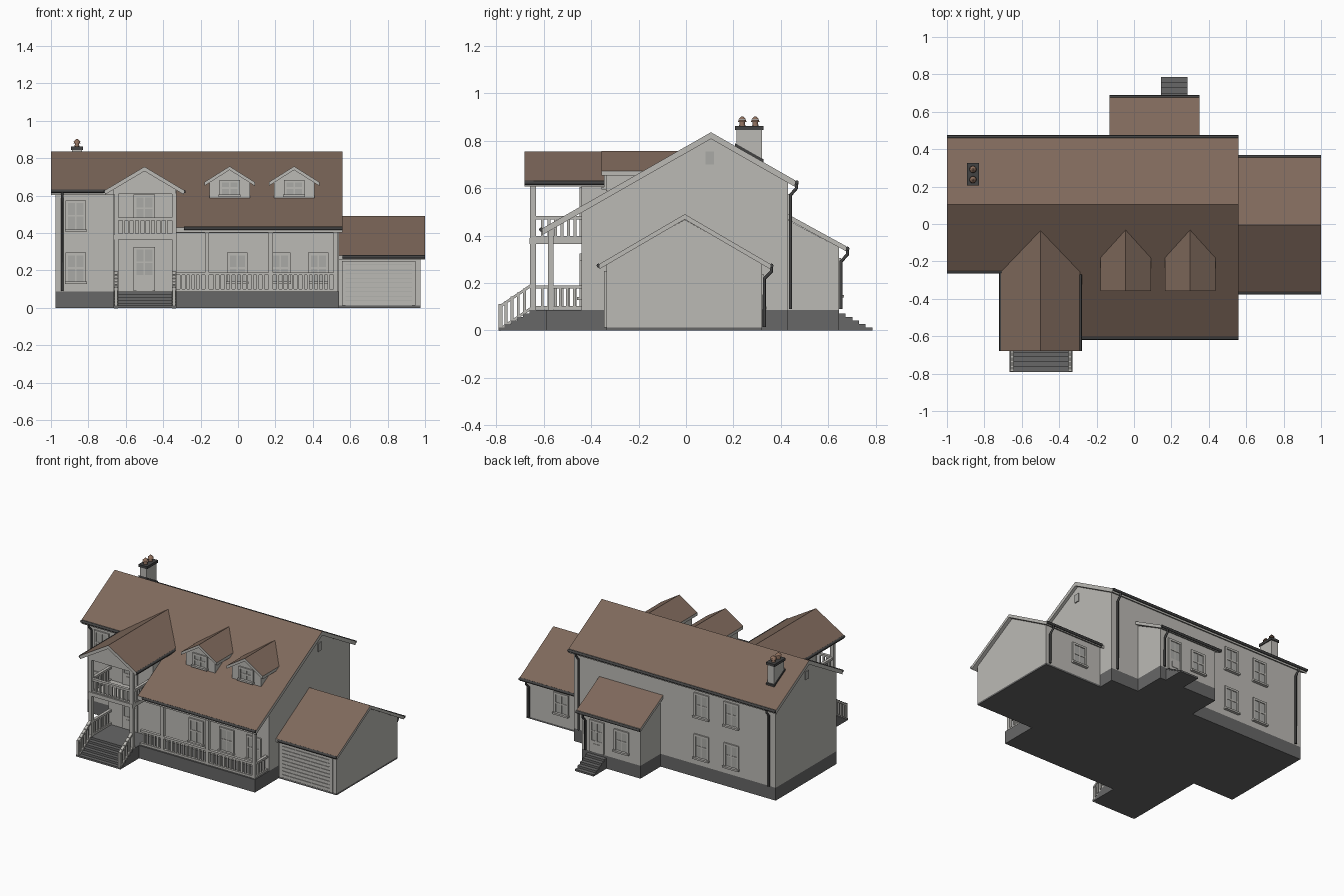
import bpy, bmesh, math
from mathutils import Vector

if "Cube" in bpy.data.objects:
    bpy.data.objects.remove(bpy.data.objects["Cube"])

def material(name, r, g, b):
    m = bpy.data.materials.new(name)
    m.diffuse_color = (r, g, b, 1)
    m.use_nodes = True
    m.node_tree.nodes["Principled BSDF"].inputs["Base Color"].default_value = m.diffuse_color
    return m

WALL = material("pale grey render", 0.50, 0.49, 0.46)
ROOF = material("brown roof tile", 0.21, 0.14, 0.105)
BASE = material("dark grey stone", 0.135, 0.135, 0.135)
GUTTER = material("charcoal gutter", 0.055, 0.055, 0.055)
GLASS = material("dull window glass", 0.40, 0.40, 0.38)
POT = material("clay pot", 0.27, 0.16, 0.11)

def finish(name, bm, *mats):
    bmesh.ops.recalc_face_normals(bm, faces=bm.faces)
    me = bpy.data.meshes.new(name)
    bm.to_mesh(me)
    bm.free()
    for m in mats:
        me.materials.append(m)
    ob = bpy.data.objects.new(name, me)
    bpy.context.collection.objects.link(ob)
    return ob

def boxes(name, mat, items):
    """One object from (x0, x1, y0, y1, z0, z1) boxes."""
    bm = bmesh.new()
    for x0, x1, y0, y1, z0, z1 in items:
        vs = bmesh.ops.create_cube(bm, size=1)["verts"]
        for v in vs:
            v.co = ((x0 + x1) / 2 + v.co.x * (x1 - x0), (y0 + y1) / 2 + v.co.y * (y1 - y0),
                    (z0 + z1) / 2 + v.co.z * (z1 - z0))
    return finish(name, bm, mat)

def extrude(name, pts, axis, a, b, roof=False):
    """Extrude a profile (y,z along x, or x,z along y); b may depend on z."""
    bm = bmesh.new()
    end = b if callable(b) else (lambda z: b)
    put = (lambda p, t: (t, p[0], p[1])) if axis == "x" else (lambda p, t: (p[0], t, p[1]))
    A = [bm.verts.new(put(p, a)) for p in pts]
    B = [bm.verts.new(put(p, end(p[1]))) for p in pts]
    bm.faces.new(A)
    bm.faces.new(B[::-1])
    n = len(pts)
    for i in range(n):
        j = (i + 1) % n
        bm.faces.new((A[i], B[i], B[j], A[j]))
    bmesh.ops.recalc_face_normals(bm, faces=bm.faces)
    if roof:  # tiles on upward faces, pale trim elsewhere
        for f in bm.faces:
            f.material_index = 1 if f.normal.z > 0.3 else 0
    return finish(name, bm, WALL, ROOF)

def slab(top, t):
    return top + [(p, z - t) for p, z in reversed(top)]

def pipe(name, pts, r=0.009):
    cu = bpy.data.curves.new(name, "CURVE")
    cu.dimensions = "3D"
    cu.bevel_depth, cu.bevel_resolution, cu.use_fill_caps = r, 2, True
    s = cu.splines.new("POLY")
    s.points.add(len(pts) - 1)
    for p, q in zip(s.points, pts):
        p.co = (*q, 1)
    cu.materials.append(GUTTER)
    bpy.context.collection.objects.link(bpy.data.objects.new(name, cu))

def railing(name, p, q, z0, z1, dz=0.0):
    """Rails and balusters between (x,y) points; dz drops the far end."""
    p, q = Vector((*p, 0)), Vector((*q, 0))
    n = max(3, round((q - p).length / 0.028))
    items = []
    for i in range(1, n):
        c = p.lerp(q, i / n)
        d = dz * i / n
        items.append((c.x - .006, c.x + .006, c.y - .006, c.y + .006, z0 - d, z1 - d))
    boxes(name + "_balusters", WALL, items)
    axis = "y" if abs((q - p).y) > abs((q - p).x) else "x"
    u0, u1, c = (p.y, q.y, p.x) if axis == "y" else (p.x, q.x, p.y)
    for label, z in (("_handrail", z1), ("_bottom_rail", z0 + .012)):
        prof = [(u0, z - .014), (u1, z - .014 - dz), (u1, z - dz), (u0, z)]
        extrude(name + label, prof, "x" if axis == "y" else "y", c - .01, c + .01)

def opening(name, x, z0, z1, y, s, w=0.09, door=False):
    """Window or door on a wall facing s (-1 front, 1 back)."""
    def plate(x0, x1, a, b, d):
        return (x0, x1, min(y, y + s * d), max(y, y + s * d), a, b)
    h, f = w / 2, 0.010
    boxes(name + "_glass", GLASS, [plate(x - h, x + h, z0, z1, .003)])
    bars = [plate(x - h - f, x - h + .004, z0, z1 + f, .009), plate(x + h - .004, x + h + f, z0, z1 + f, .009),
            plate(x - h, x + h, z1 - .004, z1 + f, .009), plate(x - .004, x + .004, z0, z1, .006)]
    if door:
        m = z0 + (z1 - z0) * 0.38
        bars += [plate(x - h, x + h, z0, m, .006), plate(x - h * .6, x + h * .6, z0 + .02, m - .02, .009),
                 plate(x - h, x + h, (m + z1) / 2 - .004, (m + z1) / 2 + .004, .006)]
    else:
        m = (z0 + z1) / 2
        bars += [plate(x - h, x + h, m - .005, m + .005, .006),
                 plate(x - h - .014, x + h + .014, z0 - .012, z0, .02)]
    boxes(name + "_frame", WALL, bars)

def back_to_roof(z):  # y where the main front slope has height z
    return 0.105 - (0.835 - z) / 0.57

def main_z(y):
    return 0.835 - 0.57 * abs(y - 0.105)

# Stone base, porch floors and steps
boxes("stone_base", BASE, [(-.975, .54, -.22, .43, 0, .087), (-.665, -.33, -.66, -.22, 0, .087),
      (-.33, .54, -.59, -.22, 0, .087), (-.11, .33, .43, .645, 0, .087), (.54, .975, -.335, .32, 0, .012)])
boxes("front_steps", BASE, [(-.665, -.33, -.66 - .026 * (i + 1), -.66 - .026 * i, 0, .072 - .015 * i) for i in range(5)])
boxes("back_steps", BASE, [(.145, .285, .645 + .028 * i, .645 + .028 * (i + 1), 0, .072 - .015 * i) for i in range(5)])

# Main walls
T = 0.028
for name, yf, x0, x1 in (("left_wing_walls", -.22, -.975, -.5), ("main_walls", -.44, -.5, .54)):
    extrude(name, [(yf, .087), (.43, .087), (.43, main_z(.43) - T), (.105, .835 - T), (yf, main_z(yf) - T)], "x", x0, x1)
extrude("entrance_bay_walls", [(-.665, .087), (-.33, .087), (-.33, .63), (-.5, .725), (-.665, .63)], "y", -.44, -.1)
extrude("rear_extension_walls", [(.42, .087), (.645, .087), (.645, .35), (.42, .47)], "x", -.11, .33)
extrude("garage_walls", [(-.335, .012), (.32, .012), (.32, .28), (-.005, .467), (-.335, .28)], "x", .53, .975)

# Roofs
extrude("main_roof_left", slab([(-.25, main_z(-.25)), (.105, .835), (.46, main_z(.46))], T), "x", -1, -.33, True)
extrude("main_roof_right", slab([(-.605, main_z(-.605)), (.105, .835), (.46, main_z(.46))], T), "x", -.33, .56, True)
extrude("rear_extension_roof", slab([(.425, .492), (.675, .355)], .022), "x", -.13, .35, True)
extrude("garage_roof", slab([(-.365, .28), (-.005, .49), (.355, .28)], .022), "x", .535, 1, True)
extrude("entrance_gable_roof", slab([(-.71, .63), (-.5, .755), (-.29, .63)], .024), "y", -.68, back_to_roof, True)
extrude("entrance_pediment", [(-.665, .61), (-.335, .61), (-.335, .635), (-.5, .733), (-.665, .635)], "y", -.66, -.44)

# Dormers
for i, cx in enumerate((-.045, .30)):
    extrude(f"dormer_walls_{i}", [(cx - .108, .587), (cx + .108, .587), (cx + .108, .67), (cx, .738), (cx - .108, .67)],
            "y", -.337, back_to_roof)
    extrude(f"dormer_roof_{i}", slab([(cx - .135, .672), (cx, .757), (cx + .135, .672)], .02), "y", -.357, back_to_roof, True)
    opening(f"dormer_window_{i}", cx, .605, .675, -.337, -1, .09)

# Two-storey entrance porch and long front porch
boxes("balcony_floor", WALL, [(-.665, -.33, -.66, -.44, .365, .39)])
boxes("entrance_columns", WALL, [(x - .012, x + .012, -.657, -.633, .087, .615) for x in (-.652, -.342)])
boxes("porch_columns", WALL, [(x - .011, x + .011, -.581, -.559, .087, .43) for x in (-.165, .175, .522)])
boxes("porch_beam", WALL, [(-.33, .533, -.582, -.558, .4, .425)])
for i, (a, b) in enumerate(((-.33, -.176), (-.154, .164), (.186, .511))):
    railing(f"porch_railing_{i}", (a, -.57), (b, -.57), .09, .19)
railing("porch_end_railing", (.522, -.56), (.522, -.44), .09, .19)
railing("entrance_side_railing", (-.652, -.633), (-.652, -.44), .09, .19)
railing("balcony_front_railing", (-.64, -.645), (-.354, -.645), .385, .482)
for n, x in (("left", -.652), ("right", -.342)):
    railing(f"balcony_{n}_railing", (x, -.633), (x, -.44), .385, .482)
    railing(f"step_{n}_railing", (x, -.655), (x, -.785), .087, .195, .088)
boxes("step_newels", WALL, [(x - .008, x + .008, -.789, -.773, .01, .112) for x in (-.652, -.342)])

# Windows and doors
for n, z0, z1 in (("lower", .14, .285), ("upper", .42, .565)):
    opening(f"front_{n}_window", -.867, z0, z1, -.22, -1)
    for i, x in enumerate((-.42, -.645)):
        opening(f"back_{n}_window_{i}", x, z0, z1, .43, 1)
for i, x in enumerate((-.003, .225, .43)):
    opening(f"porch_window_{i}", x, .14, .285, -.44, -1)
opening("front_door", -.5, .09, .315, -.44, -1, .095, True)
opening("balcony_door", -.5, .39, .595, -.44, -1, .095, True)
opening("back_door", .215, .09, .295, .645, 1, .085, True)
opening("extension_window", .03, .15, .28, .645, 1)
opening("garage_back_window", .71, .10, .225, .32, 1)

# Garage door with slats
boxes("garage_door_frame", WALL, [(.555, .575, -.345, -.335, .012, .25), (.93, .95, -.345, -.335, .012, .25),
      (.555, .95, -.345, -.335, .232, .25)])
boxes("garage_door_backing", GLASS, [(.575, .93, -.338, -.335, .012, .232)])
boxes("garage_door_slats", WALL, [(.575, .93, -.342, -.335, .016 + .024 * i, .036 + .024 * i) for i in range(9)])

# Attic vents
boxes("attic_vents", GLASS, [(.54, .546, .082, .118, .70, .755), (-.981, -.975, .082, .118, .70, .755)])

# Chimney with cap, flashing and pots
boxes("chimney_stack", WALL, [(-.887, -.835, .213, .32, .68, .845)])
boxes("chimney_cap", GUTTER, [(-.893, -.829, .207, .326, .845, .862)])
extrude("chimney_flashing", slab([(.207, main_z(.207) + .012), (.326, main_z(.326) + .012)], .03), "x", -.892, -.83).data.materials[0] = GUTTER
bm = bmesh.new()
for y in (.237, .292):
    for r1, r2, z0, z1 in ((.013, .011, .862, .878), (.019, .015, .878, .886), (.018, .004, .888, .902)):
        vs = bmesh.ops.create_cone(bm, cap_ends=True, segments=12, radius1=r1, radius2=r2, depth=z1 - z0)["verts"]
        bmesh.ops.translate(bm, verts=vs, vec=(-.861, y, (z0 + z1) / 2))
finish("chimney_pots", bm, POT)

# Gutters and downpipes
for name, x0, x1, y, z in (("left_front", -1, -.7, -.256, .624), ("right_front", -.29, .56, -.61, .425),
                           ("main_back", -1, .56, .466, .624), ("extension", -.13, .35, .68, .345),
                           ("garage_front", .56, 1, -.368, .273), ("garage_back", .56, 1, .36, .273)):
    pipe(name + "_gutter", [(x0, y, z), (x1, y, z)])
pipe("gable_left_gutter", [(-.712, -.68, .622), (-.712, -.25, .622)])
pipe("gable_right_gutter", [(-.288, -.68, .622), (-.288, -.27, .622)])
for name, x, ye, yw, zt, zb in (("front", -.94, -.256, -.23, .62, .09), ("back_left", -.93, .466, .44, .62, .09),
                                ("back_right", .5, .466, .44, .62, .09), ("extension", .30, .68, .653, .34, .09),
                                ("garage", .95, .36, .33, .268, .015)):
    pipe(name + "_downpipe", [(x, ye, zt), (x, ye, zt - .02), (x, yw, zt - .05), (x, yw, zb)], .007)
